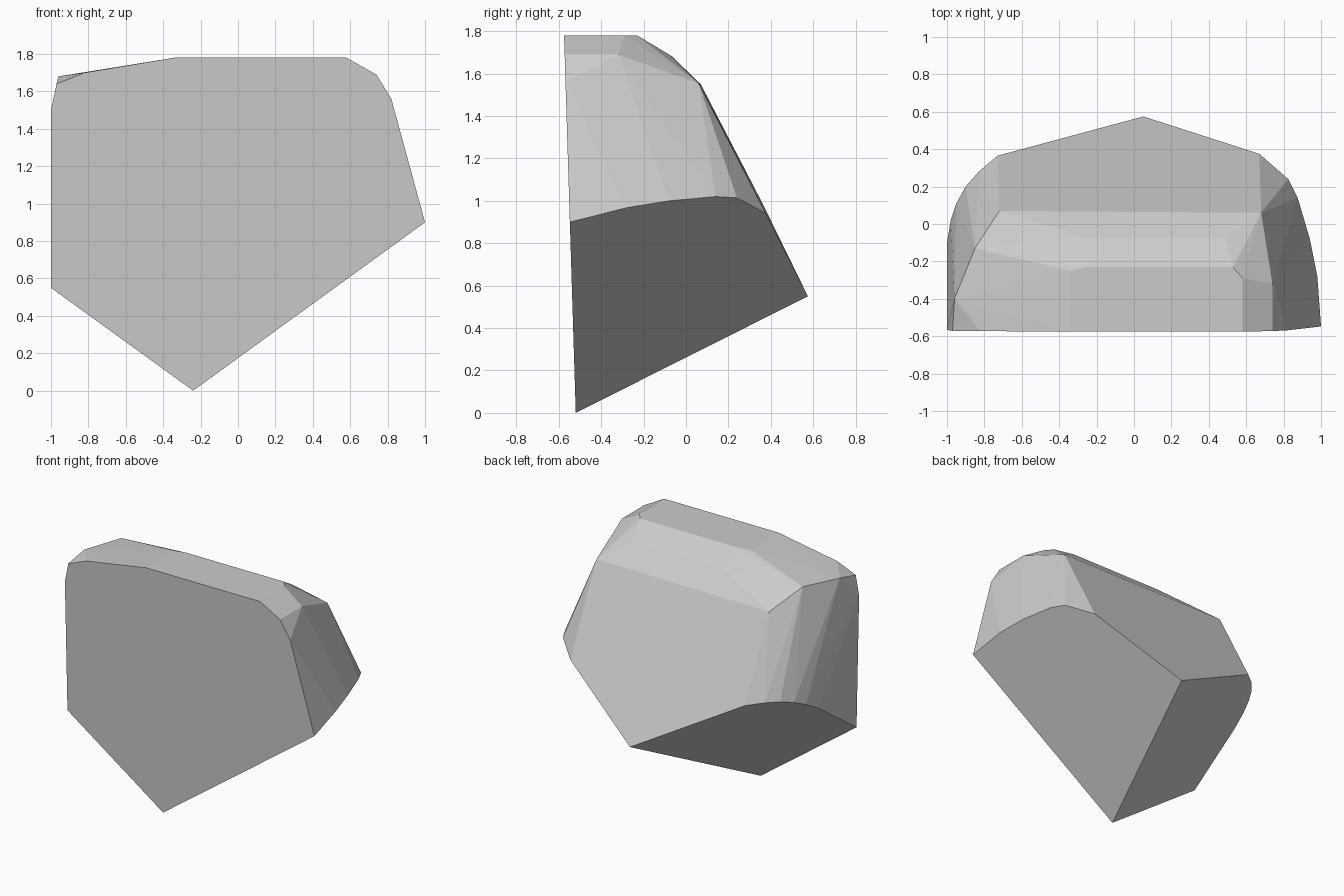
import bpy, bmesh, math
from mathutils import Vector

if "Cube" in bpy.data.objects:
    bpy.data.objects.remove(bpy.data.objects["Cube"])


def front(x, z):
    """Point on the slightly leaning flat front."""
    return Vector((x, -0.52 - 0.031 * z, z))


# Corners shared by the two sloping undersides
keel = front(-0.24, 0.0)
back_tip = Vector((0.05, 0.575, 0.55))
right_tip = front(1.0, 0.9)
left_tip = front(-1.0, 0.55)


def underside(x, y, tip):
    """Point at x, y on the plane through the keel, back tip and side tip."""
    n = (tip - keel).cross(back_tip - keel)
    return Vector((x, y, keel.z - (n.x * (x - keel.x) + n.y * (y - keel.y)) / n.z))


points = [keel, back_tip, right_tip, left_tip]

# Front face outline
points += [front(x, z) for x, z in (
    (-1.0, 1.5), (-0.97, 1.64), (-0.82, 1.70), (-0.34, 1.78),
    (0.58, 1.78), (0.74, 1.69), (0.82, 1.56))]

# Curved rims where the undersides meet the sides
points += [underside(x, y, right_tip) for x, y in (
    (0.98, -0.28), (0.94, -0.08), (0.875, 0.14), (0.825, 0.24), (0.67, 0.375))]
points += [underside(x, y, left_tip) for x, y in (
    (-1.0, -0.1), (-0.98, 0.02), (-0.95, 0.11), (-0.9, 0.2),
    (-0.83, 0.28), (-0.73, 0.365))]

# Chamfered upper edges
points += [Vector(p) for p in (
    (0.68, 0.06, 1.555), (-0.72, 0.07, 1.55),
    (0.49, -0.07, 1.685), (-0.26, -0.07, 1.685),
    (0.53, -0.23, 1.78), (-0.26, -0.23, 1.78), (-0.34, -0.25, 1.78),
    (0.58, -0.29, 1.78), (0.74, -0.32, 1.69),
    (-0.85, -0.13, 1.69), (-0.96, -0.40, 1.68))]

# Stone chunk: convex hull with the flat faces merged
bm = bmesh.new()
for p in points:
    bm.verts.new(p)
bmesh.ops.convex_hull(bm, input=bm.verts[:])
bmesh.ops.delete(bm, geom=[v for v in bm.verts if not v.link_faces], context='VERTS')
bmesh.ops.dissolve_limit(bm, angle_limit=math.radians(1.0),
                         verts=bm.verts[:], edges=bm.edges[:])
bmesh.ops.recalc_face_normals(bm, faces=bm.faces[:])
mesh = bpy.data.meshes.new("stone_chunk")
bm.to_mesh(mesh)
bm.free()

grey = bpy.data.materials.new("stone grey")
grey.diffuse_color = (0.6, 0.6, 0.6, 1.0)
grey.use_nodes = True
grey.node_tree.nodes["Principled BSDF"].inputs["Base Color"].default_value = grey.diffuse_color
mesh.materials.append(grey)
stone = bpy.data.objects.new("stone_chunk", mesh)
bpy.context.collection.objects.link(stone)
